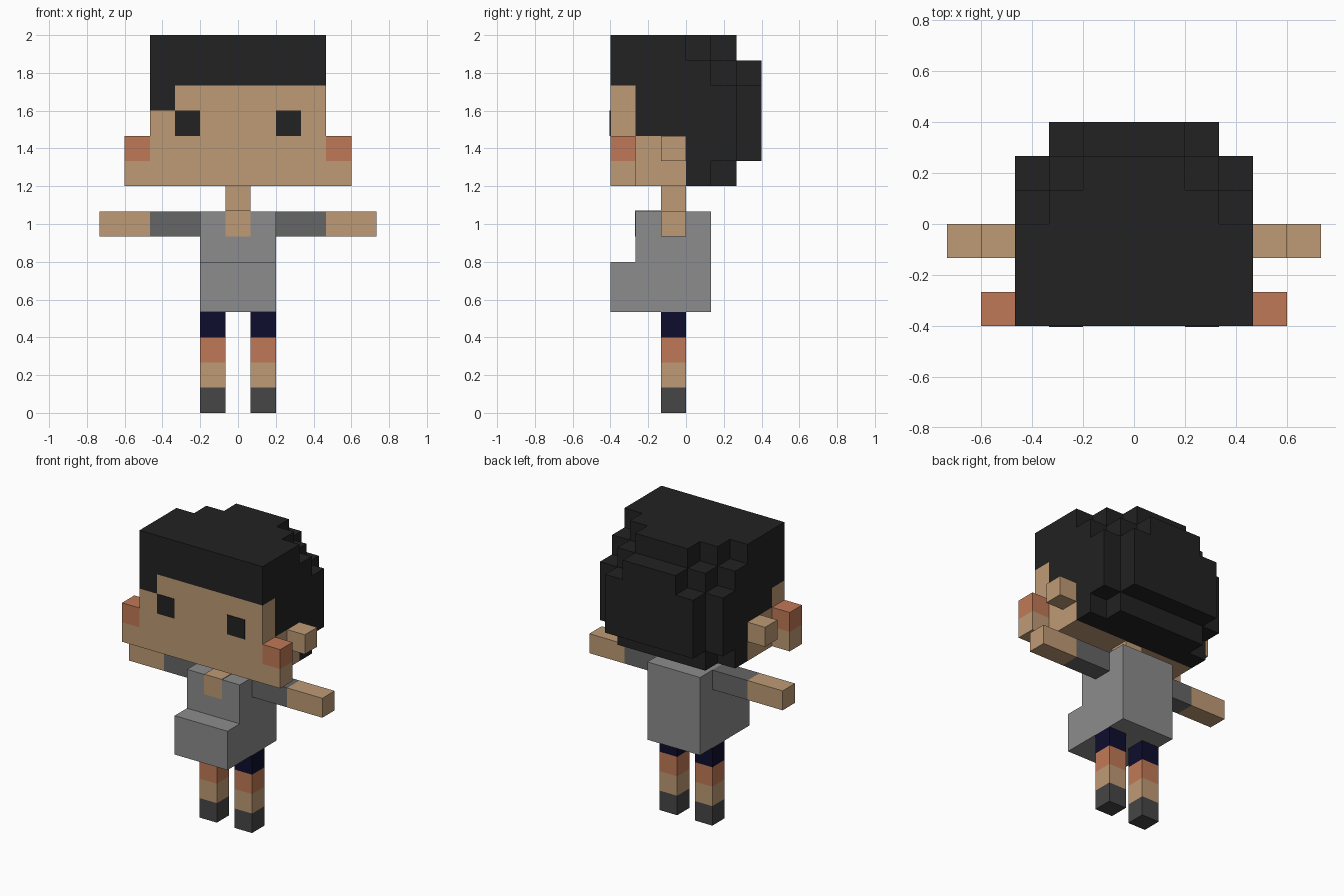
import bpy
import bmesh
from mathutils import Vector

if "Cube" in bpy.data.objects:
    bpy.data.objects.remove(bpy.data.objects["Cube"])

U = 2 / 15  # one block


def material(name, r, g, b):
    def lin(c):
        c /= 255
        return c / 12.92 if c <= 0.04045 else ((c + 0.055) / 1.055) ** 2.4
    m = bpy.data.materials.new(name)
    m.diffuse_color = (lin(r), lin(g), lin(b), 1)
    m.use_nodes = True
    m.node_tree.nodes["Principled BSDF"].inputs["Base Color"].default_value = m.diffuse_color
    return m


SKIN = material("skin", 191, 155, 117)
ROSE = material("warm_rose", 192, 121, 87)
HAIR = material("black_hair", 34, 34, 34)
SHIRT = material("grey_shirt", 140, 140, 140)
SLEEVE = material("dark_grey_sleeve", 102, 102, 102)
SHOE = material("charcoal_shoe", 70, 70, 70)
NAVY = material("navy_shorts", 13, 13, 46)


def prism(bm, outline, axis, lo, hi):
    """Extrude a 2D outline (in block units) along x, y or z."""
    def point(a, b, c):
        p = [a, b]
        p.insert(axis, c)
        return Vector(p) * U
    face = bm.faces.new([bm.verts.new(point(a, b, lo)) for a, b in outline])
    ext = bmesh.ops.extrude_face_region(bm, geom=[face])
    step = Vector((0, 0, 0))
    step[axis] = (hi - lo) * U
    bmesh.ops.translate(bm, vec=step, verts=[v for v in ext["geom"] if isinstance(v, bmesh.types.BMVert)])


def finish(name, bm, mat):
    bmesh.ops.recalc_face_normals(bm, faces=bm.faces)
    me = bpy.data.meshes.new(name)
    bm.to_mesh(me)
    bm.free()
    me.materials.append(mat)
    ob = bpy.data.objects.new(name, me)
    bpy.context.collection.objects.link(ob)
    return ob


def rect(x0, x1, y0, y1):
    return [(x0, y0), (x1, y0), (x1, y1), (x0, y1)]


def box(name, mat, x0, x1, y0, y1, z0, z1):
    bm = bmesh.new()
    prism(bm, rect(x0, x1, y0, y1), 2, z0, z1)
    return finish(name, bm, mat)


def pair(name, mat, x0, x1, *rest):
    box(name + "_right", mat, x0, x1, *rest)
    box(name + "_left", mat, -x1, -x0, *rest)


# Legs, bottom to top
for z, (name, mat) in enumerate([("shoe", SHOE), ("shin", SKIN), ("knee", ROSE), ("shorts", NAVY)]):
    pair(name, mat, 0.5, 1.5, -1, 0, z, z + 1)

# Torso with protruding belly
bm = bmesh.new()
prism(bm, [(-3, 4), (1, 4), (1, 8), (-2, 8), (-2, 6), (-3, 6)], 0, -1.5, 1.5)
finish("torso", bm, SHIRT)

# Open collar and neck
box("collar_skin", SKIN, -0.5, 0.5, -2.03, -1, 7, 8.03)
box("neck", SKIN, -0.5, 0.5, -1, 0, 8, 9)

# Arms
pair("sleeve", SLEEVE, 1.5, 3.5, -1, 0, 7, 8)
pair("forearm", SKIN, 3.5, 5.5, -1, 0, 7, 8)

# Face slab with wide jaw and a notch for the fringe
bm = bmesh.new()
prism(bm, [(-4.5, 9), (4.5, 9), (4.5, 10), (3.5, 10), (3.5, 13), (-2.5, 13),
           (-2.5, 12), (-3.5, 12), (-3.5, 10), (-4.5, 10)], 1, -3, -2)
finish("face", bm, SKIN)
box("jaw", SKIN, -3.5, 3.5, -2, 0, 9, 11)
pair("cheek", ROSE, 3.5, 4.5, -3, -2, 10, 11)
pair("ear", SKIN, 3.5, 4.5, -1, 0, 10, 11)
pair("eye", HAIR, 1.5, 2.5, -3.03, -3, 11, 12)

# Hair in stacked layers: bottom, top, front, then (half width, back edge) steps
layers = [
    (9, 10, 0, [(3.5, 1), (2.5, 2)]),
    (10, 11, 0, [(3.5, 2), (2.5, 3)]),
    (11, 13, -2, [(3.5, 2), (2.5, 3)]),
    (13, 14, -3, [(3.5, 1), (2.5, 2), (1.5, 3)]),
    (14, 15, -3, [(3.5, 0), (2.5, 1), (1.5, 2)]),
]
bm = bmesh.new()
for z0, z1, front, steps in layers:
    side, y = [], front
    for w, back in steps:
        side += [(w, y), (w, back)]
        y = back
    prism(bm, side + [(-x, v) for x, v in reversed(side)], 2, z0, z1)
prism(bm, rect(-3.5, -2.5, -3, -2), 2, 12, 13)  # fringe lock
finish("hair", bm, HAIR)
